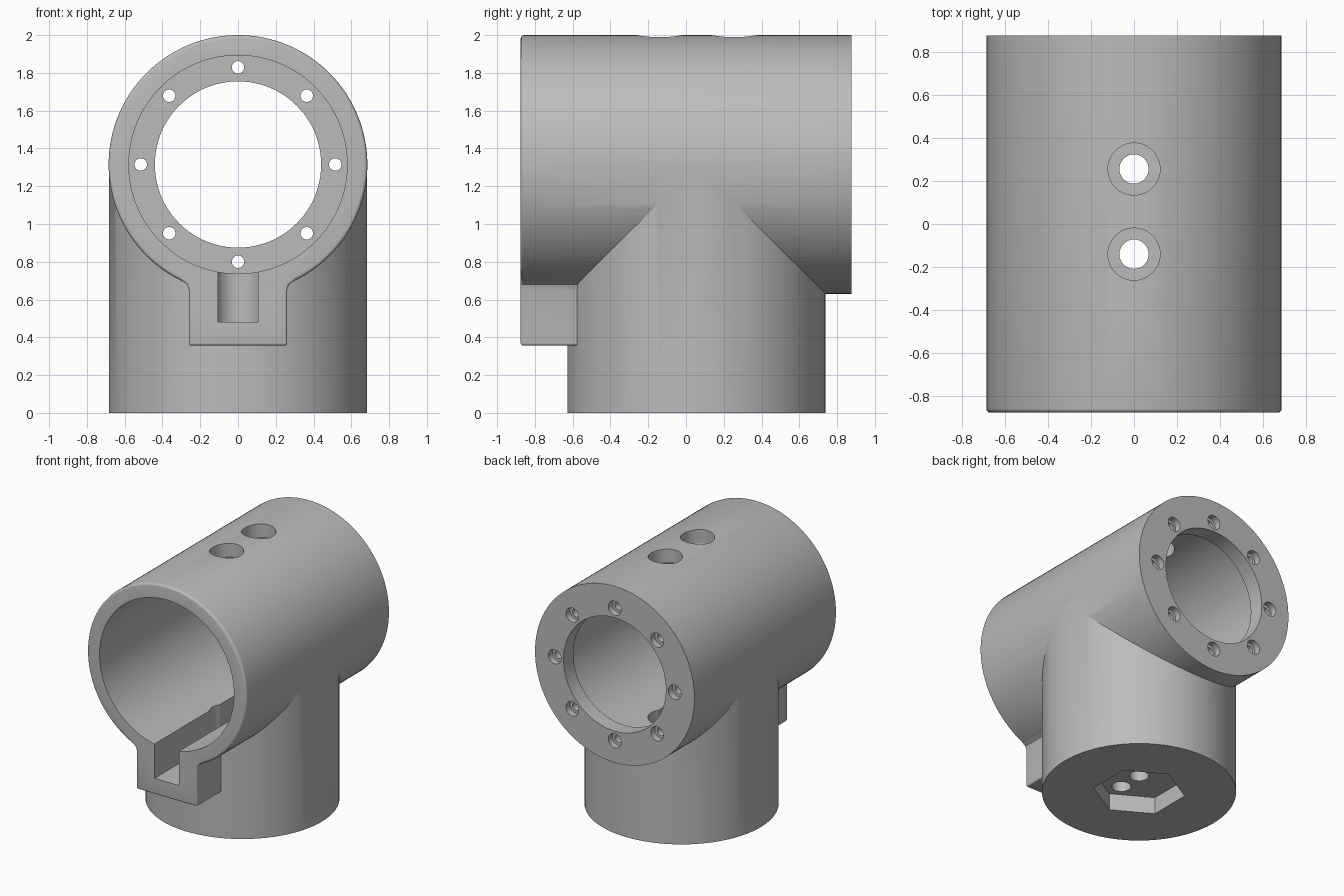
import bpy, bmesh, math
from mathutils import Matrix, Vector

old = bpy.data.objects.get("Cube")
if old:
    bpy.data.objects.remove(old, do_unlink=True)

# Main dimensions
R = 0.685          # outer radius of the horizontal tube
POST_R = 0.6835    # upright post, a hair slimmer so the walls never touch tangentially
AXIS_Z = 1.315     # height of the horizontal axis
POST_Y = 0.055     # centre of the upright post
HALF = 0.875       # half length of the horizontal tube
BOLT_YS = (-0.14, 0.255)
SLOT_Z = 0.48

grey = bpy.data.materials.new("plain grey")
grey.use_nodes = True
colour = (0.5, 0.5, 0.5, 1)
grey.diffuse_color = colour
grey.node_tree.nodes["Principled BSDF"].inputs["Base Color"].default_value = colour


def make_object(name, bm):
    bmesh.ops.recalc_face_normals(bm, faces=bm.faces)
    mesh = bpy.data.meshes.new(name)
    bm.to_mesh(mesh)
    bm.free()
    mesh.materials.append(grey)
    obj = bpy.data.objects.new(name, mesh)
    bpy.context.collection.objects.link(obj)
    return obj


def rod(name, radius, start, end, sides=128, rim=0.0):
    """Cylinder between two points, optionally with a rounded rim at the start."""
    a, b = Vector(start), Vector(end)
    bm = bmesh.new()
    bmesh.ops.create_cone(bm, cap_ends=True, segments=sides, radius1=radius,
                          radius2=radius, depth=(b - a).length)
    bm.verts.ensure_lookup_table()
    first = bm.verts[0].co
    bm.transform(Matrix.Rotation(math.atan2(first.x, first.y), 4, 'Z'))
    if rim:
        edges = [e for e in bm.edges if all(v.co.z < 0 for v in e.verts)]
        bmesh.ops.bevel(bm, geom=edges, offset=rim, segments=4, profile=0.5,
                        affect='EDGES')
    spin = Vector((0, 0, 1)).rotation_difference(b - a).to_matrix().to_4x4()
    bm.transform(Matrix.Translation((a + b) / 2) @ spin)
    return make_object(name, bm)


def prism(name, outline, y0, y1, rim=0.0):
    """Extrude an (x, z) outline along y; round its front and bottom edges."""
    bm = bmesh.new()
    front, back = ([bm.verts.new((x, y, z)) for x, z in outline] for y in (y0, y1))
    bm.faces.new(front)
    bm.faces.new(back[::-1])
    for i in range(len(outline)):
        bm.faces.new((front[i - 1], front[i], back[i], back[i - 1]))
    bmesh.ops.recalc_face_normals(bm, faces=bm.faces)
    if rim:
        top = max(z for x, z in outline)
        low = min(z for x, z in outline)
        edges = []
        for e in bm.edges:
            p, q = (v.co for v in e.verts)
            on_front = p.y == q.y == y0 and min(p.z, q.z) < top - 0.11
            if on_front or (max(p.z, q.z) < low + 0.01 and p.x == q.x):
                edges.append(e)
        bmesh.ops.bevel(bm, geom=edges, offset=rim, segments=4, profile=0.5,
                        affect='EDGES')
    return make_object(name, bm)


def combine(target, other, operation):
    mod = target.modifiers.new(other.name, 'BOOLEAN')
    mod.operation, mod.solver, mod.object = operation, 'MANIFOLD', other
    bpy.context.view_layer.objects.active = target
    bpy.ops.object.modifier_apply(modifier=mod.name)
    bpy.data.objects.remove(other, do_unlink=True)


# Horizontal tube, upright post and key block joined into one casting
body = rod("tee_housing", R, (0, -HALF, AXIS_Z), (0, HALF, AXIS_Z), rim=0.018)
post = rod("upright_post", POST_R, (0, POST_Y, 0), (0, POST_Y, AXIS_Z - 0.01))
half_block = [(0.26, 0.357), (0.26, 0.65), (0.27, 0.68), (0.3, 0.702), (0.3, 0.8)]
outline = half_block + [(-x, z) for x, z in reversed(half_block)]
block = prism("key_block", outline, -HALF, -0.2, rim=0.012)
combine(body, post, 'UNION')
combine(body, block, 'UNION')

# Large bore from the front, and the smaller opening through the back flange
cutters = [
    rod("bore", 0.578, (0, -1, AXIS_Z), (0, 0.755, AXIS_Z)),
    rod("flange_opening", 0.44, (0, 0.6, AXIS_Z), (0, 1, AXIS_Z)),
]

# Keyway slot below the bore
cutters.append(prism("keyway", [(-0.105, SLOT_Z), (0.105, SLOT_Z),
                                (0.105, 1), (-0.105, 1)], -1, BOLT_YS[1]))

# Wide access shafts from the top down to the slot floor
for y in BOLT_YS:
    cutters.append(rod("access_shaft", 0.121, (0, y, SLOT_Z + 0.002), (0, y, 2.2), 48))

# Hexagonal pocket under the post, with bolt holes in its ceiling
cutters.append(rod("hex_pocket", 0.325, (0, POST_Y, -0.1), (0, POST_Y, 0.13), 6))
for y in BOLT_YS + (POST_Y,):
    cutters.append(rod("bolt_hole", 0.068, (0, y, 0.05), (0, y, 0.9), 32))

# Ring of counterbored screw holes in the back flange
for i in range(8):
    a = i * math.pi / 4
    x, z = 0.515 * math.cos(a), AXIS_Z + 0.515 * math.sin(a)
    cutters.append(rod("screw_hole", 0.033, (x, 0.7, z), (x, 1, z), 24))
    cutters.append(rod("screw_head", 0.055, (x, 0.825, z), (x, 1, z), 24))

for cutter in cutters:
    combine(body, cutter, 'DIFFERENCE')

# Smooth curved walls, crisp edges
bpy.ops.object.select_all(action='DESELECT')
body.select_set(True)
bpy.context.view_layer.objects.active = body
bpy.ops.object.shade_smooth_by_angle(angle=math.radians(25))
